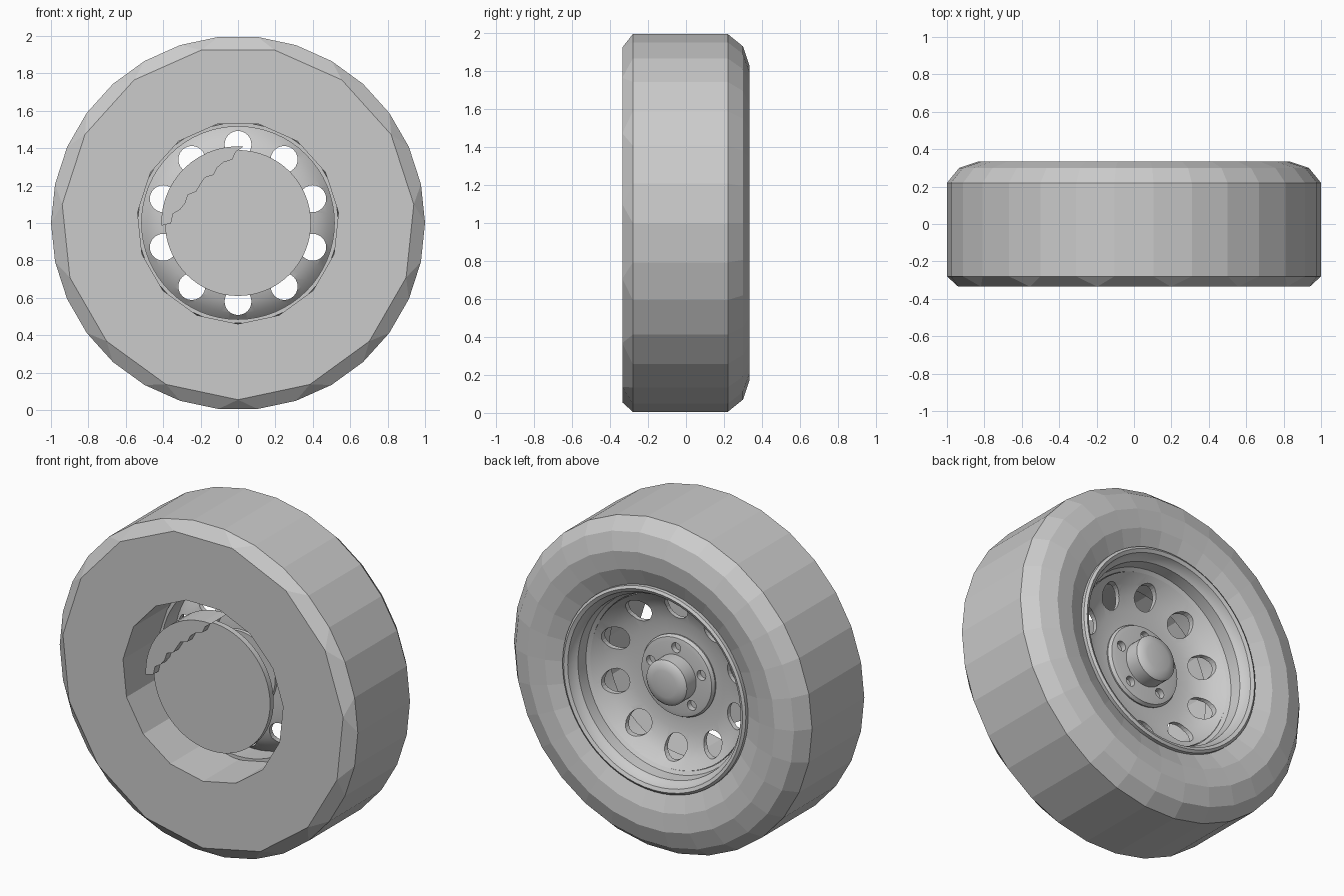
import bpy, bmesh, math
from math import sin, cos, radians, tau
from mathutils import Matrix, Vector

cube = bpy.data.objects.get("Cube")
if cube:
    bpy.data.objects.remove(cube, do_unlink=True)

grey = bpy.data.materials.new("plain grey")
grey.use_nodes = True
GREY = (0.6, 0.6, 0.6, 1)
grey.diffuse_color = GREY
grey.node_tree.nodes["Principled BSDF"].inputs["Base Color"].default_value = GREY
AXLE = Vector((0, 0, 1))


def make_object(name, bm, smooth=False):
    bmesh.ops.recalc_face_normals(bm, faces=bm.faces)
    mesh = bpy.data.meshes.new(name)
    bm.to_mesh(mesh)
    bm.free()
    mesh.materials.append(grey)
    ob = bpy.data.objects.new(name, mesh)
    bpy.context.collection.objects.link(ob)
    if smooth:
        bpy.ops.object.select_all(action='DESELECT')
        ob.select_set(True)
        bpy.context.view_layer.objects.active = ob
        bpy.ops.object.shade_smooth_by_angle(angle=radians(35))
    return ob


def ring(bm, radius, y, sides, start=0.0):
    """Ring of vertices around the axle, start angle measured from the top."""
    return [bm.verts.new((radius * sin(start + tau * i / sides), y,
                          1 + radius * cos(start + tau * i / sides)))
            for i in range(sides)]


def bridge(bm, a, b):
    n = len(a)
    for i in range(n):
        j = (i + 1) % n
        bm.faces.new((a[i], a[j], b[j], b[i]))


def lathe(name, profile, sides=64, closed=True, smooth=True):
    """Spin (radius, y) points around the axle; radius 0 becomes a flat cap."""
    bm = bmesh.new()
    rings = [ring(bm, r, y, sides) for r, y in profile]
    for a, b in zip(rings, rings[1:]):
        bridge(bm, a, b)
    if closed:
        bridge(bm, rings[-1], rings[0])
    else:
        bm.faces.new(rings[0])
        bm.faces.new(rings[-1])
    return make_object(name, bm, smooth)


def drill(ob, count, pitch, radius, y0, y1):
    """Cut a circle of round holes parallel to the axle."""
    bm = bmesh.new()
    for i in range(count):
        a = tau * i / count
        spot = Vector((pitch * sin(a), (y0 + y1) / 2, pitch * cos(a))) + AXLE
        bmesh.ops.create_cone(bm, cap_ends=True, segments=24, radius1=radius,
                              radius2=radius, depth=y1 - y0,
                              matrix=Matrix.Translation(spot) @ Matrix.Rotation(radians(90), 4, 'X'))
    cutter = make_object("hole_cutter", bm)
    cutter.hide_render = True
    mod = ob.modifiers.new("holes", 'BOOLEAN')
    mod.operation, mod.solver, mod.object = 'DIFFERENCE', 'EXACT', cutter
    bpy.ops.object.select_all(action='DESELECT')
    ob.select_set(True)
    bpy.context.view_layer.objects.active = ob
    bpy.ops.object.modifier_apply(modifier=mod.name)
    bpy.data.objects.remove(cutter, do_unlink=True)


# Tyre: faceted, 30 sides on the tread and outer wall, 15 on the inner wall
bm = bmesh.new()
step = radians(12)
outer = [ring(bm, r, y, 30, step / 2) for r, y in
         [(1.0, -0.28), (1.0, 0.22), (0.935, 0.30), (0.83, 0.335),
          (0.72, 0.325), (0.61, 0.28)]]
for a, b in zip(outer, outer[1:]):
    bridge(bm, a, b)
wall, lip, tube = [ring(bm, r, y, 15, step) for r, y in
                   [(0.945, -0.335), (0.54, -0.335), (0.54, 0.05)]]
bridge(bm, wall, lip)
bridge(bm, lip, tube)
tread = outer[0]
for i in range(15):
    bm.faces.new((tread[2 * i], tread[2 * i + 1], wall[i]))
    bm.faces.new((tread[2 * i + 1], tread[(2 * i + 2) % 30], wall[(i + 1) % 15], wall[i]))
make_object("tyre", bm)

# Rim: rolled lip, bead step and barrel
lathe("rim", [(0.615, 0.27), (0.615, 0.305), (0.60, 0.315), (0.58, 0.305), (0.57, 0.27),
              (0.55, 0.25), (0.545, 0.18), (0.525, 0.165), (0.515, 0.0),
              (0.535, 0.0), (0.56, 0.17), (0.585, 0.26)])

# Dished wheel centre with ten round openings
dish = lathe("wheel_dish", [(0.10, 0.06), (0.25, 0.06), (0.33, 0.065), (0.41, 0.085),
                            (0.47, 0.12), (0.522, 0.17), (0.522, 0.14), (0.48, 0.095),
                            (0.42, 0.06), (0.34, 0.04), (0.25, 0.035), (0.10, 0.035)])
drill(dish, 10, 0.42, 0.072, -0.05, 0.25)

# Hub plate with five bolt recesses, and the domed centre cap
plate = lathe("hub_plate", [(0.08, 0.02), (0.235, 0.02), (0.245, 0.07),
                            (0.235, 0.09), (0.21, 0.095), (0.08, 0.095)])
drill(plate, 5, 0.178, 0.03, 0.045, 0.2)
lathe("centre_cap", [(0.135, 0.08), (0.135, 0.185), (0.12, 0.20), (0.08, 0.208),
                     (0.03, 0.212)], 48, closed=False)

# Brake disc and its axle stub
lathe("brake_disc", [(0.39, -0.25), (0.39, -0.215)], closed=False)
lathe("axle_stub", [(0.17, -0.22), (0.17, 0.04)], 32, closed=False)

# Brake caliper: wavy-edged block that straddles the upper edge of the disc
bm = bmesh.new()
outline = []
for i in range(15):
    t = i / 14
    a = radians(-92 + 96 * t)
    outline.append((0.41 * sin(a), 0.41 * cos(a)))
for i in range(1, 14):
    t = i / 14
    bulge = 0.03 * sin(math.pi * t) + 0.012 * sin(5 * tau * t)
    outline.append((0.03 - 0.42 * t - bulge * 0.7, 0.40 - 0.43 * t + bulge * 0.7))
face = bm.faces.new([bm.verts.new((x, -0.30, 1 + z)) for x, z in outline])
back = bmesh.ops.extrude_face_region(bm, geom=[face])["geom"]
bmesh.ops.translate(bm, vec=(0, 0.16, 0), verts=[v for v in back if isinstance(v, bmesh.types.BMVert)])
make_object("brake_caliper", bm)
